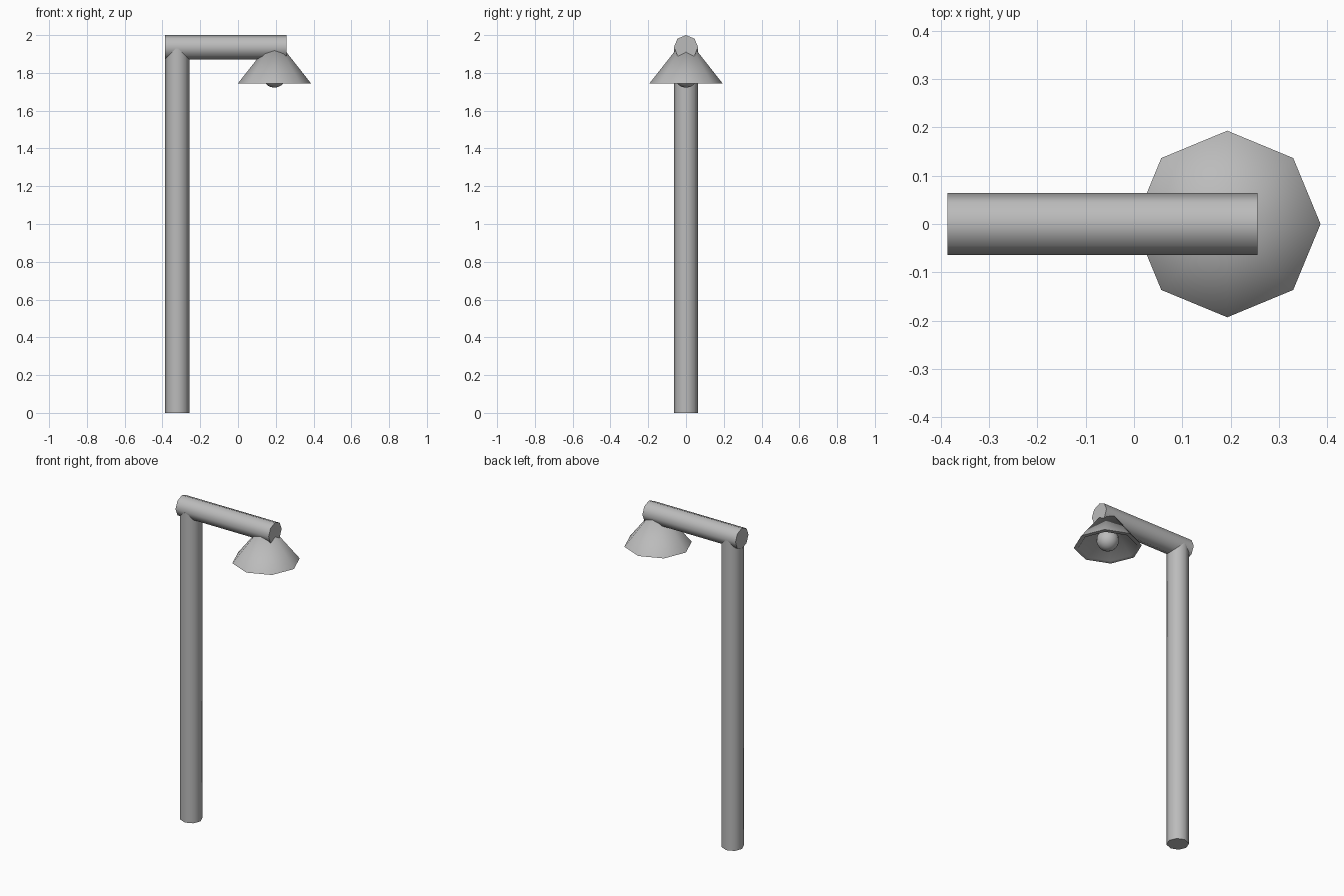
import bpy
import bmesh
import math
from mathutils import Vector

cube = bpy.data.objects.get("Cube")
if cube:
    bpy.data.objects.remove(cube, do_unlink=True)

SIDES = 8
TUBE = 0.064
LAMP_X = 0.193
RIM_Z = 1.745

grey = bpy.data.materials.new("grey metal")
grey.use_nodes = True
grey.diffuse_color = (0.5, 0.5, 0.5, 1)
grey.node_tree.nodes["Principled BSDF"].inputs["Base Color"].default_value = (0.5, 0.5, 0.5, 1)


def finish(obj, name):
    obj.name = name
    obj.data.materials.append(grey)
    bpy.ops.object.shade_smooth_by_angle(angle=math.radians(60))


def tube(name, start, end):
    """Eight-sided bar between two points, with a corner on each axis."""
    start, end = Vector(start), Vector(end)
    along = end - start
    bpy.ops.mesh.primitive_cylinder_add(
        vertices=SIDES, radius=TUBE, depth=along.length,
        location=(start + end) / 2,
        rotation=along.to_track_quat('Z', 'Y').to_euler())
    finish(bpy.context.object, name)


def lathe(name, profile, location):
    """Spin a radius/height profile around the vertical axis."""
    bm = bmesh.new()
    verts = [bm.verts.new((r, 0, z)) for r, z in profile]
    edges = [bm.edges.new(pair) for pair in zip(verts, verts[1:])]
    bmesh.ops.spin(bm, geom=verts + edges, cent=(0, 0, 0), axis=(0, 0, 1),
                   angle=math.tau, steps=SIDES)
    bmesh.ops.remove_doubles(bm, verts=bm.verts, dist=0.0001)
    bmesh.ops.recalc_face_normals(bm, faces=bm.faces)
    mesh = bpy.data.meshes.new(name)
    bm.to_mesh(mesh)
    bm.free()
    obj = bpy.data.objects.new(name, mesh)
    obj.location = location
    bpy.context.collection.objects.link(obj)
    bpy.ops.object.select_all(action='DESELECT')
    obj.select_set(True)
    bpy.context.view_layer.objects.active = obj
    finish(obj, name)


# Upright post and overhanging arm
tube("post", (-0.322, 0, 0), (-0.322, 0, 1.93))
tube("arm", (-0.386, 0, 2 - TUBE), (0.256, 0, 2 - TUBE))

# Hollow conical shade with a flat rim
lathe("lamp_shade", [(0, 0.245), (0.193, 0), (0.166, 0), (0, 0.21)],
      (LAMP_X, 0, RIM_Z))

# Bulb
bpy.ops.mesh.primitive_uv_sphere_add(segments=16, ring_count=10, radius=TUBE,
                                     location=(LAMP_X, 0, 1.786))
finish(bpy.context.object, "bulb")
